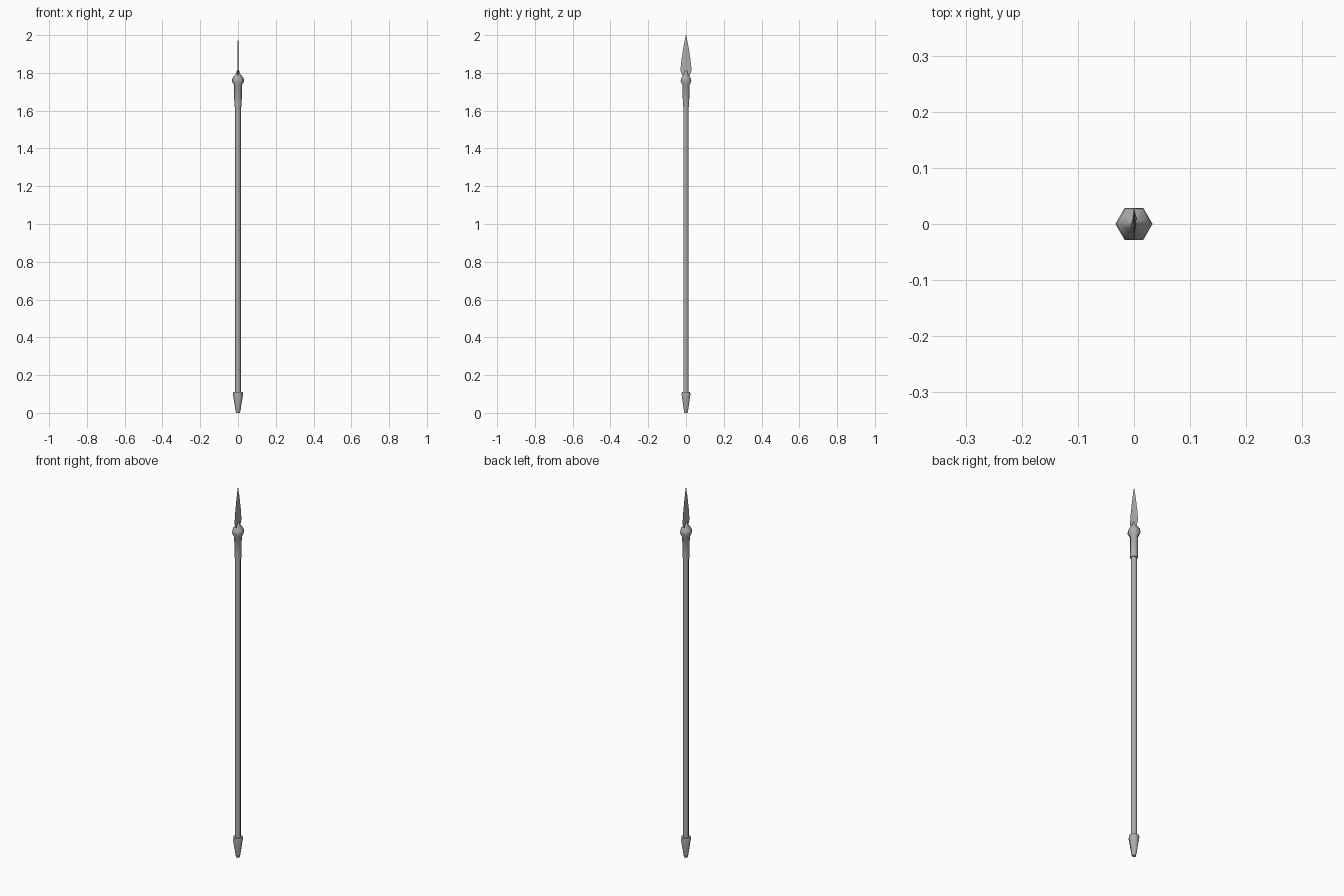
import bpy, bmesh, math

if "Cube" in bpy.data.objects:
    bpy.data.objects.remove(bpy.data.objects["Cube"])

steel = bpy.data.materials.new("dark_grey")
steel.diffuse_color = (0.42, 0.42, 0.42, 1)
steel.use_nodes = True
steel.node_tree.nodes["Principled BSDF"].inputs["Base Color"].default_value = steel.diffuse_color


def loft(name, rings, angle):
    """Skin a stack of closed rings (lists of points) into one object."""
    bm = bmesh.new()
    loops = [[bm.verts.new(p) for p in ring] for ring in rings]
    n = len(loops[0])
    for a, b in zip(loops, loops[1:]):
        for i in range(n):
            j = (i + 1) % n
            bm.faces.new((a[i], a[j], b[j], b[i]))
    bm.faces.new(loops[0][::-1])
    bm.faces.new(loops[-1])
    bmesh.ops.recalc_face_normals(bm, faces=bm.faces)
    me = bpy.data.meshes.new(name)
    bm.to_mesh(me)
    bm.free()
    me.materials.append(steel)
    ob = bpy.data.objects.new(name, me)
    bpy.context.collection.objects.link(ob)
    bpy.ops.object.select_all(action='DESELECT')
    ob.select_set(True)
    bpy.context.view_layer.objects.active = ob
    bpy.ops.object.shade_smooth_by_angle(angle=math.radians(angle))
    return ob


def hexagon(r, z):
    return [(r * math.cos(math.pi / 3 * i), r * math.sin(math.pi / 3 * i), z)
            for i in range(6)]


def diamond(hx, hy, z):
    return [(hx, 0, z), (0, hy, z), (-hx, 0, z), (0, -hy, z)]


def turned(name, profile):
    # smooth across the 60 degree corners, sharp at the end caps
    return loft(name, [hexagon(r, z) for r, z in profile], 66)


# butt cap at the foot
turned("butt_cap", [(0.010, 0.0), (0.013, 0.012), (0.027, 0.098), (0.025, 0.11)])

# long hexagonal shaft
turned("shaft", [(0.0155, 0.09), (0.0155, 1.63)])

# socket with the knob above it
turned("socket", [(0.0195, 1.62), (0.0205, 1.734), (0.033, 1.757),
                  (0.029, 1.773), (0.011, 1.796), (0.005, 1.815)])

# thin leaf-shaped blade
loft("blade", [diamond(hx, hy, z) for hx, hy, z in [
    (0.008, 0.017, 1.775), (0.007, 0.019, 1.787), (0.004, 0.030, 1.812),
    (0.0035, 0.024, 1.87), (0.0025, 0.015, 1.93), (0.0005, 0.001, 2.0)]], 66)
